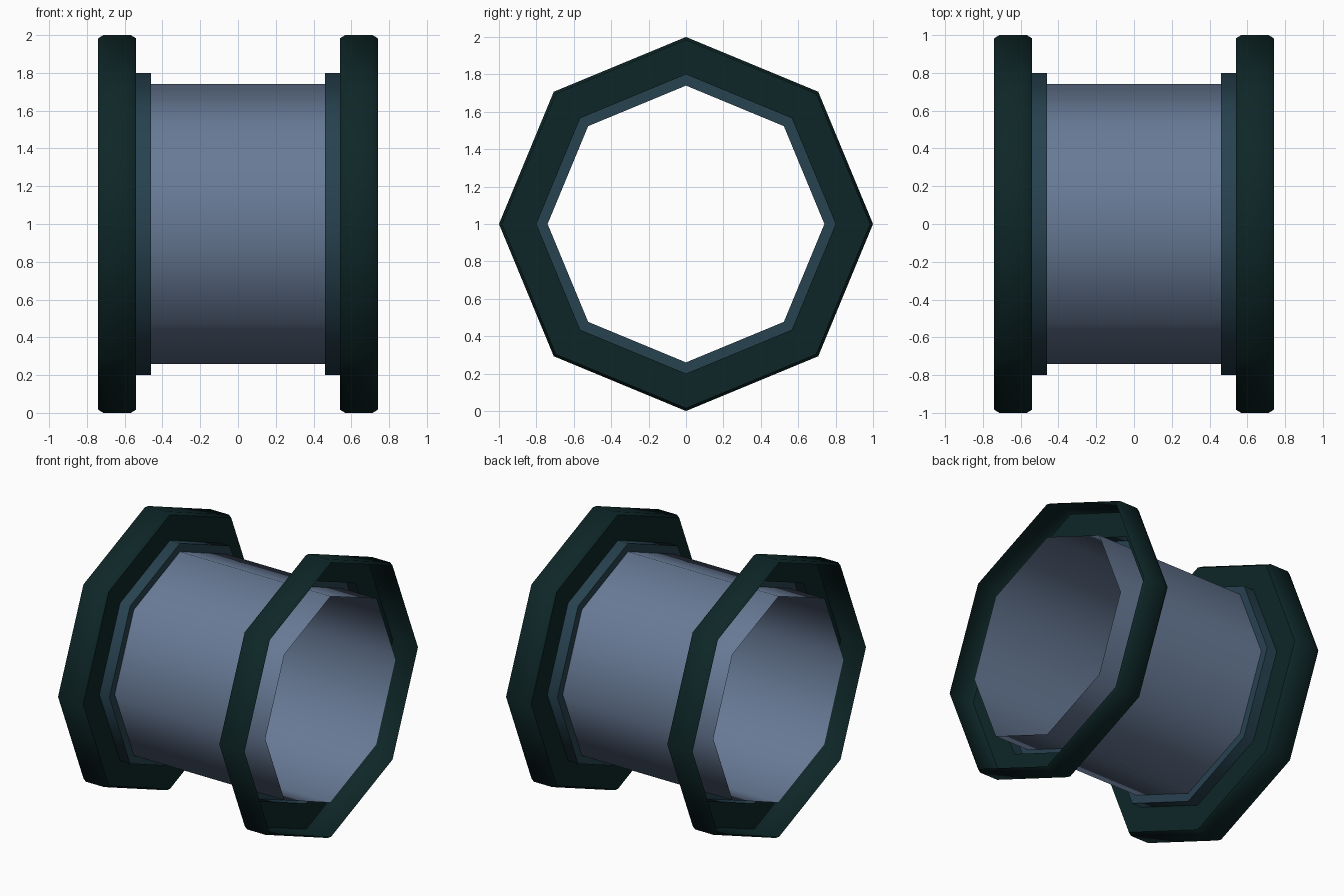
import bpy
import math

old = bpy.data.objects.get("Cube")
if old:
    bpy.data.objects.remove(old, do_unlink=True)

SIDES = 8


def material(name, colour):
    m = bpy.data.materials.new(name)
    m.use_nodes = True
    m.diffuse_color = (*colour, 1)
    bsdf = next(n for n in m.node_tree.nodes if n.type == 'BSDF_PRINCIPLED')
    bsdf.inputs["Base Color"].default_value = (*colour, 1)
    return m


def octagon_sheet(name, profile, mat, side=1):
    """Revolve an open (x, radius) profile about the x axis into a thin sheet."""
    verts = []
    for x, r in profile:
        for j in range(SIDES):
            a = math.tau * j / SIDES
            verts.append((side * x, r * math.cos(a), 1 + r * math.sin(a)))
    faces = []
    for i in range(len(profile) - 1):
        for j in range(SIDES):
            k = (j + 1) % SIDES
            low, high = i * SIDES, (i + 1) * SIDES
            quad = [low + j, low + k, high + k, high + j]
            faces.append(quad if side > 0 else quad[::-1])
    mesh = bpy.data.meshes.new(name)
    mesh.from_pydata(verts, [], faces)
    mesh.materials.append(mat)
    obj = bpy.data.objects.new(name, mesh)
    bpy.context.collection.objects.link(obj)
    # Round shading around the octagon, sharp at the steps
    bpy.ops.object.select_all(action='DESELECT')
    obj.select_set(True)
    bpy.context.view_layer.objects.active = obj
    bpy.ops.object.shade_smooth_by_angle(angle=math.radians(50))
    return obj


slate = material("slate blue", (0.138, 0.195, 0.305))
teal = material("dark teal", (0.0203, 0.0545, 0.0802))
green = material("deep green", (0.0044, 0.0194, 0.0203))

# Open tube running the whole length
octagon_sheet("barrel", [(-0.735, 0.74), (0.735, 0.74)], slate)

# Stepped collar and open, cup-shaped flange at each end
collar = [(0.46, 0.74), (0.46, 0.8), (0.54, 0.8)]
flange = [(0.54, 0.8), (0.54, 0.983), (0.567, 1.0), (0.713, 1.0), (0.74, 0.983)]
for label, side in (("left", 1), ("right", -1)):
    octagon_sheet(label + "_collar", collar, teal, side)
    octagon_sheet(label + "_flange", flange, green, side)
